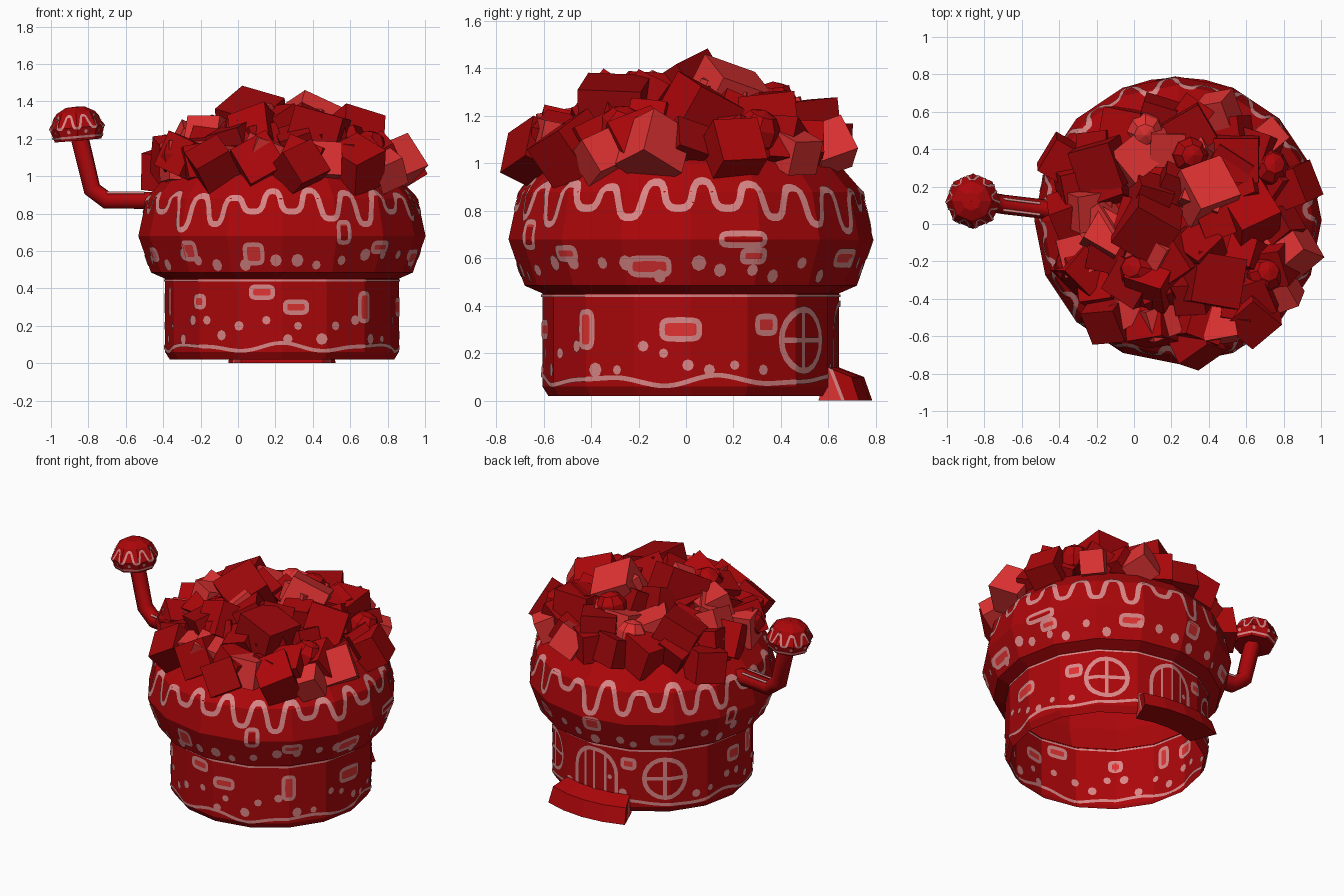
import bpy, bmesh, math, random
from math import sin, cos, pi, radians, tanh
from mathutils import Vector, Matrix, Euler

if "Cube" in bpy.data.objects:
    bpy.data.objects.remove(bpy.data.objects["Cube"])
rng = random.Random(7)
CX, CY = 0.235, 0.02


def material(name, rgb):
    m = bpy.data.materials.new(name)
    m.use_nodes = True
    m.diffuse_color = (*rgb, 1)
    m.node_tree.nodes["Principled BSDF"].inputs["Base Color"].default_value = (*rgb, 1)
    return m


RED = material("cake red", (0.41, 0.002, 0.003))
PINK = material("icing pink", (0.7, 0.24, 0.24))
BRIGHT = material("bright red", (0.74, 0.032, 0.032))
DARK = material("dark red", (0.33, 0.002, 0.003))


def finish(bm, name, *mats):
    mesh = bpy.data.meshes.new(name)
    bm.to_mesh(mesh)
    bm.free()
    for mat in mats:
        mesh.materials.append(mat)
    bpy.context.collection.objects.link(bpy.data.objects.new(name, mesh))


class Round:
    """Faceted body of revolution that can carry painted ribbons."""

    def __init__(self, profile, sides, matrix):
        self.profile, self.n, self.matrix = profile, sides, matrix
        self.size = max(r for r, z in profile)

    def at(self, angle, z, lift=0.0):
        pts = self.profile
        r = pts[0][0]
        for (r0, z0), (r1, z1) in zip(pts, pts[1:]):
            if z >= z0:
                r = r0 + (r1 - r0) * min(1, (z - z0) / (z1 - z0))
        half = pi / self.n
        r = (r + lift) * cos(half) / cos(angle % (2 * half) - half)
        return self.matrix @ Vector((r * cos(angle), r * sin(angle), z))

    def body(self, name, mat):
        bm = bmesh.new()
        rings = [[bm.verts.new(self.at(2 * pi * i / self.n, z)) for i in range(self.n)]
                 for r, z in self.profile]
        for a, b in zip(rings, rings[1:]):
            for i in range(self.n):
                j = (i + 1) % self.n
                bm.faces.new((a[i], a[j], b[j], b[i]))
        bmesh.ops.remove_doubles(bm, verts=bm.verts, dist=0.0005)
        finish(bm, name, mat)

    def ribbon(self, bm, path, width, closed=False, lift=0.005):
        # path holds (distance around, height) points
        pts = []
        count = len(path) if closed else len(path) - 1
        for i in range(count):
            a, b = Vector(path[i]), Vector(path[(i + 1) % len(path)])
            steps = max(1, int((b - a).length / 0.02))
            pts += [a.lerp(b, k / steps) for k in range(steps)]
        if not closed:
            pts.append(Vector(path[-1]))
        rows, n = [], len(pts)
        for i, p in enumerate(pts):
            before = pts[i - 1] if closed or i else p
            after = pts[(i + 1) % n] if closed or i < n - 1 else p
            d = (after - before).normalized()
            side = Vector((-d.y, d.x)) * width / 2
            rows.append([bm.verts.new(self.at(q.x / self.size, q.y, lift))
                         for q in (p + side, p - side)])
        for i in range(n if closed else n - 1):
            a, b = rows[i], rows[(i + 1) % n]
            bm.faces.new((a[0], a[1], b[1], b[0]))

    def loop(self, bm, u, v, w, h, width, power=1.0, lift=0.005):
        sq = lambda t: math.copysign(abs(t) ** power, t)
        path = [(u + w / 2 * sq(cos(t)), v + h / 2 * sq(sin(t)))
                for t in (2 * pi * k / 20 for k in range(20))]
        self.ribbon(bm, path, width, True, lift)

    def dot(self, bm, u, v, r, lift=0.005):
        bm.faces.new([bm.verts.new(self.at((u + r * cos(t)) / self.size, v + r * sin(t), lift))
                      for t in (k * pi / 4 for k in range(8))])

    def block(self, lines, fills, deg, v, w, h, lift=0.005):
        u = radians(deg) * self.size
        self.ribbon(fills, [(u - w / 2, v), (u + w / 2, v)], h, lift=lift * 0.8)
        self.loop(lines, u, v, w, h, 0.024, 0.45, lift)


# Walls (open underneath) and overhanging cake top
place = Matrix.Translation((CX, CY, 0))
wall = Round([(0.6, 0.02), (0.625, 0.06), (0.625, 0.46)], 16, place)
top = Round([(0.62, 0.45), (0.70, 0.485), (0.768, 0.68), (0.725, 0.88), (0.62, 1.0),
             (0.4, 1.14), (0.001, 1.2)], 16, place)
wall.body("house_wall", RED)
top.body("cake_top", RED)

# Painted wall details, on the outside and the inside
lines, fills = bmesh.new(), bmesh.new()
R = wall.size
spots = [(radians(k * 10 + rng.uniform(-3, 3)) * R, rng.choice((0.13, 0.15, 0.2, 0.23)),
          rng.uniform(0.02, 0.032)) for k in range(36) if k not in (4, 5, 6, 8, 9, 10, 12, 13, 14)]
for lift in (0.005, -0.005):
    wave = [(R * t, 0.085 + 0.016 * sin(7 * t) + 0.008 * sin(11 * t))
            for t in (2 * pi * k / 120 for k in range(120))]
    wave.append((R * 2 * pi, wave[0][1]))
    wall.ribbon(lines, wave, 0.02, lift=lift)
    wall.ribbon(lines, [(0, 0.442), (R * 2 * pi, 0.442)], 0.012, lift=lift)
    for deg, v, w, h in ((-100, .38, .12, .06), (-83, .3, .12, .06), (-45, .3, .07, .15),
                         (-4, .3, .16, .08), (31, .32, .09, .07), (111, .35, .08, .06),
                         (178, .32, .1, .08), (-165, .33, .06, .13), (-135, .33, .07, .06)):
        wall.block(lines, fills, deg, v, w, h, lift)
    for spot in spots:
        wall.dot(lines, *spot, lift)
    # Round windows with cross bars
    for deg in (50, 132):
        u, v, r = radians(deg) * R, 0.255, 0.13
        wall.loop(lines, u, v, 2 * r, 2 * r, 0.028, lift=lift)
        wall.ribbon(lines, [(u - r, v), (u + r, v)], 0.024, lift=lift)
        wall.ribbon(lines, [(u, v - r), (u, v + r)], 0.024, lift=lift)
    # Arched door with planks
    u, w = radians(90) * R, 0.15
    arch = [(u + w * cos(pi * k / 12), 0.26 + w * sin(pi * k / 12)) for k in range(13)]
    wall.ribbon(lines, [(u + w, 0.09)] + arch + [(u - w, 0.09)], 0.026, lift=lift)
    for k in (-0.5, 0, 0.5):
        wall.ribbon(lines, [(u + k * w, 0.1), (u + k * w, 0.26 + w * cos(k))], 0.016, lift=lift)
    wall.dot(lines, u + w * 0.7, 0.24, 0.016, lift)
finish(lines, "wall_icing_lines", PINK)
finish(fills, "wall_brick_fills", BRIGHT)

# Painted icing drips, bricks and dots on the cake top
lines, fills = bmesh.new(), bmesh.new()
R, lobes, mid = top.size, 22, 0.84
deep = [rng.choice((0.71, 0.74, 0.77, 0.81)) for k in range(lobes)]
high = [rng.uniform(0.88, 0.93) for k in range(lobes)]
drip = []
for k in range(lobes * 16 + 1):
    i, s = (k // 16) % lobes, tanh(2 * sin(2 * pi * k / 16))
    drip.append((R * 2 * pi * k / (lobes * 16),
                 mid + s * (high[i] - mid if s > 0 else mid - deep[i])))
top.ribbon(lines, drip, 0.032)
for deg, v, w, h in ((-102, .585, .1, .1), (-64, .7, .07, .11), (-45, .62, .11, .05),
                     (-14, .565, .18, .07), (17, .68, .19, .05), (21, .61, .1, .05),
                     (62, .6, .14, .06), (95, .64, .1, .08), (130, .56, .15, .06),
                     (165, .66, .07, .1), (200, .58, .12, .06), (228, .6, .08, .09)):
    top.block(lines, fills, deg, v, w, h)
for k in range(34):
    top.dot(lines, radians(k * 360 / 34 + rng.uniform(-3, 3)) * R,
            rng.choice((0.525, 0.55, 0.58)), rng.uniform(0.024, 0.036))
finish(lines, "top_icing_lines", PINK)
finish(fills, "top_brick_fills", BRIGHT)

# Curved doorstep with an icing edge on each end
bm = bmesh.new()
rows = []
for k in range(5):
    t = radians(90 + (k - 2) * 11)
    rows.append([bm.verts.new((CX + r * cos(t), CY + r * sin(t), z))
                 for r, z in ((0.58, 0), (0.685, 0), (0.7, 0), (0.765, 0), (0.73, 0.1),
                              (0.645, 0.132), (0.625, 0.14))])
for a, b in zip(rows, rows[1:]):
    for i in range(7):
        j = (i + 1) % 7
        bm.faces.new((a[i], a[j], b[j], b[i]))
for end in (rows[0], rows[-1]):
    bm.faces.new([end[i] for i in (0, 1, 6)]).material_index = 2
    bm.faces.new([end[i] for i in (1, 2, 5, 6)]).material_index = 1
    bm.faces.new([end[i] for i in (2, 3, 4, 5)])
bmesh.ops.recalc_face_normals(bm, faces=bm.faces)
finish(bm, "doorstep", RED, PINK, BRIGHT)


# Chimney pipe and the icing streaks on it
def tube(name, path, radius, mat):
    curve = bpy.data.curves.new(name, "CURVE")
    curve.dimensions = "3D"
    curve.bevel_depth, curve.bevel_resolution = radius, 1
    curve.use_fill_caps = True
    spline = curve.splines.new("POLY")
    spline.points.add(len(path) - 1)
    for p, co in zip(spline.points, path):
        p.co = (*co, 1)
    curve.materials.append(mat)
    bpy.context.collection.objects.link(bpy.data.objects.new(name, curve))


tube("chimney_pipe", ((-0.4, 0.07, 0.87), (-0.7, 0.105, 0.87), (-0.78, 0.12, 0.93),
                      (-0.85, 0.125, 1.22)), 0.052, RED)
for side in (-1, 1):
    tube("pipe_icing_streak", ((-0.5, 0.08 + side * 0.03, 0.912),
                               (-0.7, 0.105 + side * 0.03, 0.912)), 0.008, PINK)

# Chimney cap
tilt = Matrix.Translation((-0.853, 0.122, 1.17)) @ Matrix.Rotation(radians(-5), 4, "Y")
cap = Round([(0.001, 0.02), (0.125, 0.021), (0.147, 0.09), (0.105, 0.17), (0.05, 0.2),
             (0.001, 0.202)], 8, tilt)
cap.body("chimney_cap", RED)
lines = bmesh.new()
cap.ribbon(lines, [(0.147 * t, 0.12 + 0.035 * tanh(2 * sin(9 * t)))
                   for t in (2 * pi * k / 108 for k in range(109))], 0.015)
cap.ribbon(lines, [(0, 0.04), (0.147 * 2 * pi, 0.04)], 0.012)
for k in range(9):
    cap.dot(lines, 0.147 * 2 * pi * (k + 0.25) / 9, 0.068, 0.011)
finish(lines, "cap_icing_lines", PINK)

# Heap of crumb cubes and faceted berries
heaps = {m: bmesh.new() for m in (RED, DARK, BRIGHT)}


def crumb(mat, x, y, size, turn, lift=0.0, berry=False):
    r = math.hypot(x - CX, y - CY)
    z = 1.03 + 0.26 * max(0, 1 - (r / 0.67) ** 2) + lift
    spin = Euler((rng.uniform(-0.55, 0.55), rng.uniform(-0.55, 0.55), radians(turn)))
    m = Matrix.LocRotScale(Vector((x, y, z)), spin, None)
    if berry:
        bmesh.ops.create_uvsphere(heaps[mat], u_segments=8, v_segments=5, radius=size / 2, matrix=m)
    else:
        bmesh.ops.create_cube(heaps[mat], size=size, matrix=m)


for mat, items in (
    (DARK, ((-.16, .32, .25, 15), (.07, 0, .27, -30), (.42, -.3, .27, -10), (.33, -.63, .2, 35),
            (-.13, -.5, .2, 5), (.3, .5, .22, 30))),
    (RED, ((-.38, .34, .2, -30), (.55, .35, .24, 0), (.63, -.48, .22, 40), (.85, .2, .2, 20),
           (-.28, -.24, .2, 50), (.62, .05, .24, 25), (.1, -.3, .22, 60))),
    (BRIGHT, ((.38, .17, .25, 20), (.84, -.14, .21, 40), (-.15, -.06, .2, 60), (.45, -.54, .18, 10),
              (.45, .6, .17, 10), (-.25, .08, .2, 10), (.13, -.52, .17, 20), (.71, .46, .15, 40),
              (.79, -.36, .16, 20))),
):
    for item in items:
        crumb(mat, *item)

# Smaller fill between the large crumbs
for count, radius in ((18, 0.56), (14, 0.4), (8, 0.2)):
    for k in range(count):
        t = 2 * pi * (k + rng.uniform(-0.2, 0.2)) / count
        crumb(rng.choice((RED, RED, RED, DARK, DARK, BRIGHT)), CX + radius * cos(t),
              CY + radius * sin(t), rng.uniform(0.15, 0.22), rng.uniform(0, 90), -0.03)
for mat, x, y in ((BRIGHT, .06, .5), (RED, .3, .37), (DARK, -.33, -.22), (RED, .02, -.25),
                  (RED, .7, -.27), (RED, .73, .3)):
    crumb(mat, x, y, 0.2, 0, 0.03, True)
for mat, bm in heaps.items():
    finish(bm, "crumbs_" + mat.name.replace(" ", "_"), mat)
